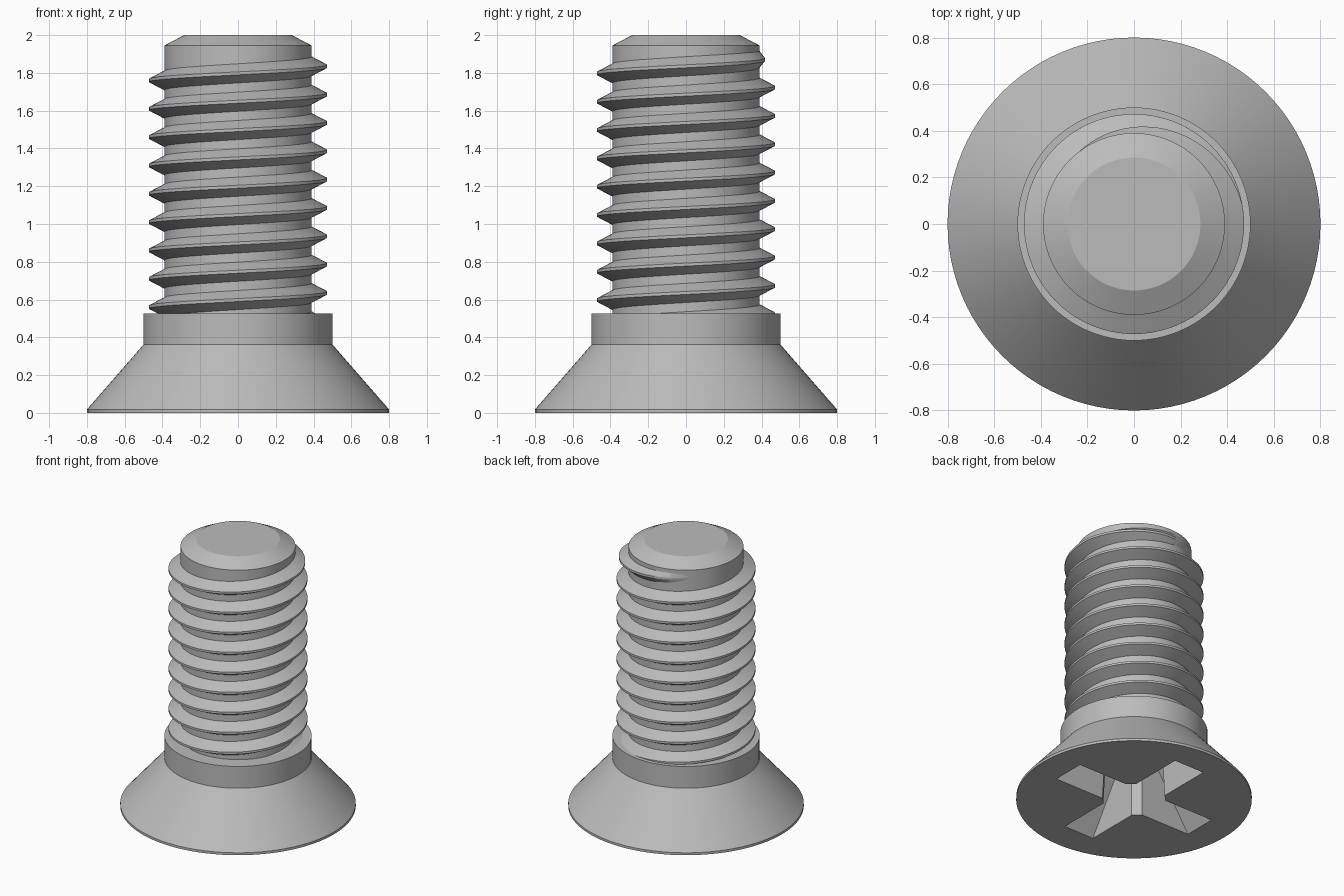
import bpy, bmesh, math

cube = bpy.data.objects.get("Cube")
if cube:
    bpy.data.objects.remove(cube, do_unlink=True)

SEGMENTS = 96
PITCH = 0.15
CORE = 0.39
CREST = 0.472

steel = bpy.data.materials.new("grey steel")
steel.use_nodes = True
steel.diffuse_color = (0.5, 0.5, 0.5, 1)
steel.node_tree.nodes["Principled BSDF"].inputs["Base Color"].default_value = (0.5, 0.5, 0.5, 1)


def make_object(name, bm):
    bmesh.ops.recalc_face_normals(bm, faces=bm.faces)
    mesh = bpy.data.meshes.new(name)
    bm.to_mesh(mesh)
    bm.free()
    mesh.materials.append(steel)
    obj = bpy.data.objects.new(name, mesh)
    bpy.context.collection.objects.link(obj)
    return obj


def loft(rings):
    """Skin a list of equal closed rings and cap both ends."""
    bm = bmesh.new()
    loops = [[bm.verts.new(p) for p in ring] for ring in rings]
    for low, high in zip(loops, loops[1:]):
        for i in range(len(low)):
            j = (i + 1) % len(low)
            bm.faces.new((low[i], low[j], high[j], high[i]))
    bm.faces.new(loops[0])
    bm.faces.new(loops[-1])
    return bm


def polar(radius, angle, z):
    return (radius * math.cos(angle), radius * math.sin(angle), z)


def smooth(obj):
    bpy.ops.object.select_all(action='DESELECT')
    obj.select_set(True)
    bpy.context.view_layer.objects.active = obj
    bpy.ops.object.shade_smooth_by_angle(angle=math.radians(25))


# Countersunk head, collar, core and chamfered tip as one turned profile
profile = [(0.8, 0), (0.8, 0.018), (0.5, 0.362), (0.5, 0.525),
           (CORE, 0.525), (CORE, 1.945), (0.285, 2)]
body = make_object("screw_body", loft(
    [[polar(r, math.tau * i / SEGMENTS, z) for i in range(SEGMENTS)] for r, z in profile]))


# Cross recess cutter: four arms with chamfered inner corners, tips sloping inward
def cross_ring(tip, half, z):
    ring = []
    for k in range(4):
        c, s = round(math.cos(k * math.pi / 2)), round(math.sin(k * math.pi / 2))
        inner = half + 0.05
        for u, v in ((inner, -half), (tip, -half), (tip, half), (inner, half)):
            ring.append((u * c - v * s, u * s + v * c, z))
    return ring


cutter = make_object("recess_cutter", loft(
    [cross_ring(0.59, 0.125, -0.01), cross_ring(0.27, 0.11, 0.45)]))
cutter.hide_render = True
cutter.hide_viewport = True
cut = body.modifiers.new("cross_recess", 'BOOLEAN')
cut.operation = 'DIFFERENCE'
cut.solver = 'EXACT'
cut.object = cutter
bpy.context.view_layer.objects.active = body
bpy.ops.object.modifier_apply(modifier=cut.name)
bpy.data.objects.remove(cutter, do_unlink=True)
smooth(body)

# Right-handed helical thread, its crest fading into the core at the top
start, fade, end = -9.1 * math.tau, math.radians(10), math.radians(130)
steps = 880
rings = []
for i in range(steps + 1):
    a = start + (end - start) * i / steps
    z = 1.835 + PITCH * a / math.tau
    t = max(0, (a - fade) / (end - fade))
    crest = CREST + (CORE - 0.002 - CREST) * t
    rings.append([polar(r, a, z + dz) for r, dz in
                  ((CORE - 0.01, -0.056), (crest, -0.008), (crest, 0.008), (CORE - 0.01, 0.056))])
thread = make_object("screw_thread", loft(rings))
smooth(thread)
